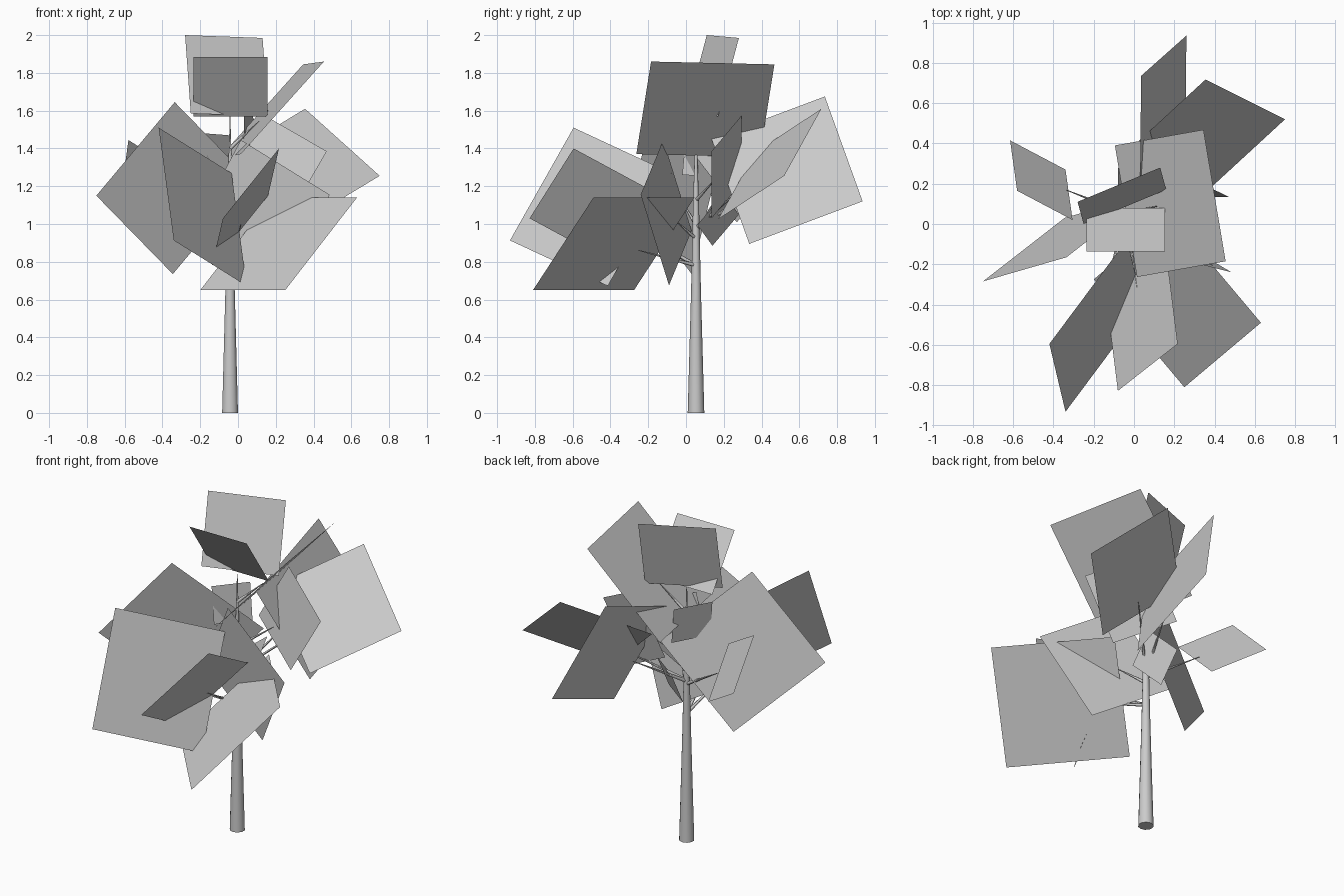
import bpy, bmesh
from mathutils import Vector

if "Cube" in bpy.data.objects:
    bpy.data.objects.remove(bpy.data.objects["Cube"])


def make_object(name, bm):
    mesh = bpy.data.meshes.new(name)
    bm.to_mesh(mesh)
    bm.free()
    obj = bpy.data.objects.new(name, mesh)
    bpy.context.collection.objects.link(obj)
    return obj


def limb(name, points, radii, sides):
    """Tapered round limb through a list of points."""
    bm = bmesh.new()
    axis = (points[-1] - points[0]).normalized()
    turn = axis.to_track_quat('Z', 'Y').to_matrix().to_4x4()
    rings = []
    for p, r in zip(points, radii):
        ring = bmesh.ops.create_circle(bm, segments=sides, radius=r)['verts']
        for v in ring:
            v.co = turn @ v.co + p
        rings.append(ring)
    for low, high in zip(rings, rings[1:]):
        for i in range(sides):
            j = (i + 1) % sides
            bm.faces.new((low[i], low[j], high[j], high[i]))
    bm.faces.new(list(reversed(rings[0])))
    bm.faces.new(rings[-1])
    for f in bm.faces:
        f.smooth = len(f.verts) == 4
    return make_object(name, bm)


def leaf_card(name, a, b, c):
    """Flat square leaf from three consecutive corners."""
    a, b, c = Vector(a), Vector(b), Vector(c)
    bm = bmesh.new()
    bm.faces.new([bm.verts.new(p) for p in (a, b, c, a + c - b)])
    make_object(name, bm)
    return (a + c) / 2


# Trunk
TX, TY = -0.042, 0.053
heights = (0, 0.65, 1.1, 1.35, 1.57)
limb("trunk", [Vector((TX, TY, z)) for z in heights],
     (0.044, 0.026, 0.016, 0.008, 0.002), 10)

# Foliage: large flat square cards
cards = {
    "crown_back": ((-.28, .11, 2.0), (.13, .28, 1.985), (.16, .17, 1.57)),
    "crown_front": ((-.235, -.137, 1.885), (.155, -.137, 1.885), (.155, .08, 1.57)),
    "crown_right": ((.455, -.185, 1.86), (.345, .468, 1.845), (-.095, .39, 1.355)),
    "back_right": ((.355, .717, 1.61), (.75, .52, 1.255), (.37, .17, 1.025)),
    "back": ((.035, .735, 1.675), (.26, .935, 1.12), (.255, .335, .895)),
    "left": ((-.335, -.165, 1.645), (-.75, -.285, 1.15), (-.345, .03, .735)),
    "front": ((.217, -.595, 1.4), (-.08, -.828, 1.03), (-.138, -.365, .78)),
    "front_left": ((-.42, -.595, 1.51), (-.34, -.932, .913), (.046, -.414, .672)),
    "front_right": ((.63, -.49, 1.14), (.25, -.81, .65), (-.2, -.275, .65)),
    "right": ((.015, -.12, 1.445), (.485, -.24, 1.155), (.23, -.09, .675)),
    "back_left": ((-.58, .165, 1.445), (-.615, .415, 1.19), (-.34, .27, 1.01)),
    "right_upper": ((.14, .295, 1.575), (.47, .135, 1.385), (.265, .135, 1.03)),
    "inner_top": ((-.18, 0, 1.48), (-.05, .19, 1.47), (-.02, .17, 1.25)),
    "inner_back": ((-.08, .14, .885), (-.08, .28, 1.05), (.06, .2, 1.16)),
}

# Thin branches run from the trunk towards each card
for name, corners in cards.items():
    centre = leaf_card("leaf_" + name, *corners)
    out = (centre.xy - Vector((TX, TY))).length
    root = Vector((TX, TY, min(1.4, max(0.78, centre.z - 0.6 * out))))
    tip = root.lerp(centre, 0.7)
    if out > 0.2:
        limb("branch_" + name, [root, tip], (0.011, 0.002), 5)
